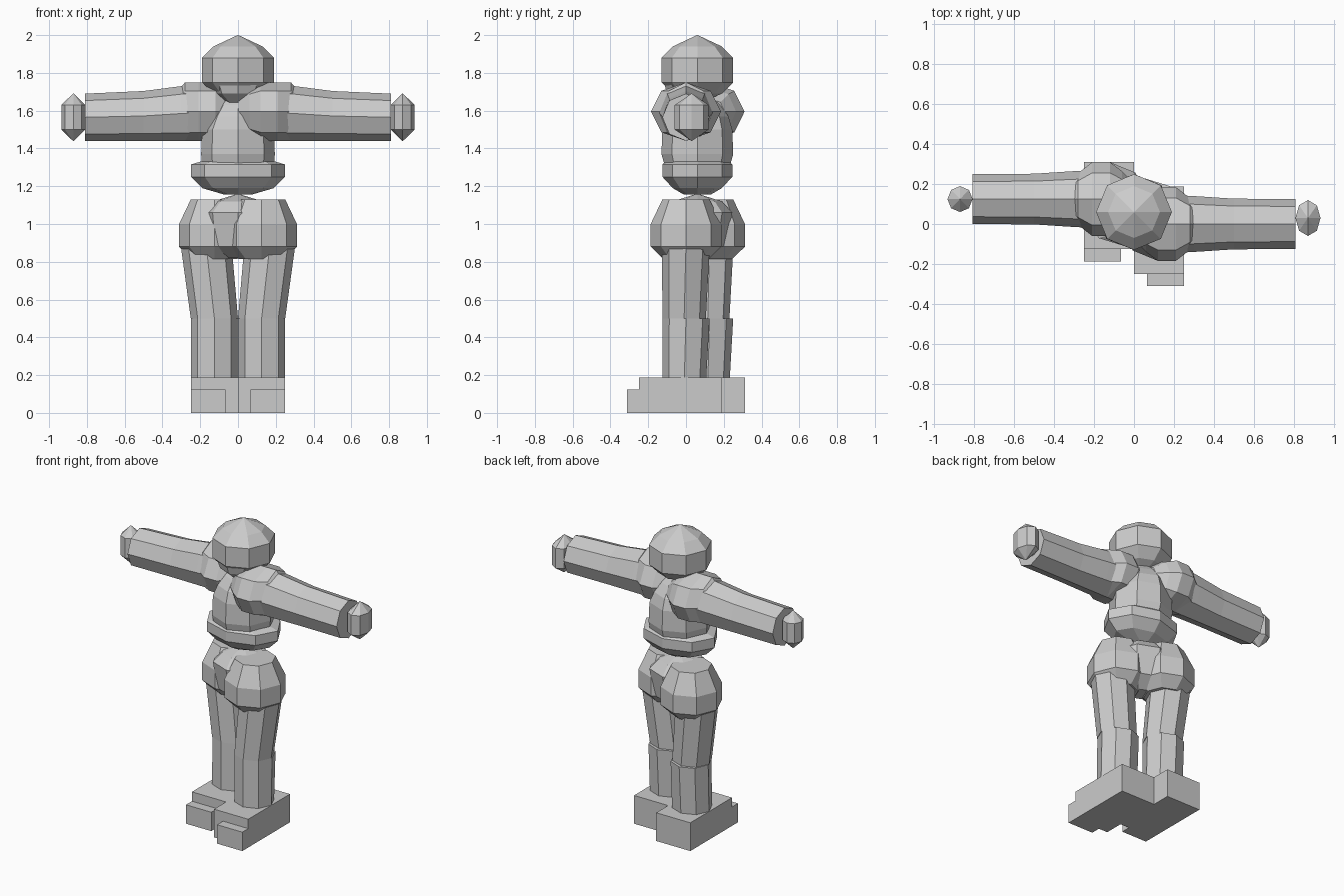
import bpy, bmesh, math

if "Cube" in bpy.data.objects:
    bpy.data.objects.remove(bpy.data.objects["Cube"])


def finish(bm, name):
    bmesh.ops.remove_doubles(bm, verts=bm.verts, dist=1e-5)
    bmesh.ops.recalc_face_normals(bm, faces=bm.faces)
    mesh = bpy.data.meshes.new(name)
    bm.to_mesh(mesh)
    bm.free()
    ob = bpy.data.objects.new(name, mesh)
    bpy.context.collection.objects.link(ob)
    return ob


def loft(name, rings, axis='z', n=8):
    """Rings are (position along axis, centre u, centre v, radius u, radius v)."""
    bm = bmesh.new()
    loops = []
    for p, cu, cv, ru, rv in rings:
        loop = []
        for i in range(n):
            a = math.tau * i / n
            u, v = cu + ru * math.cos(a), cv + rv * math.sin(a)
            loop.append(bm.verts.new((u, v, p) if axis == 'z' else (p, u, v)))
        loops.append(loop)
    for a, b in zip(loops, loops[1:]):
        for i in range(n):
            j = (i + 1) % n
            bm.faces.new((a[i], a[j], b[j], b[i]))
    bm.faces.new(loops[0])
    bm.faces.new(loops[-1])
    return finish(bm, name)


def box(name, x0, x1, y0, y1, z0, z1):
    bm = bmesh.new()
    bmesh.ops.create_cube(bm, size=1)
    for v in bm.verts:
        v.co = ((x0 + x1) / 2 + v.co.x * (x1 - x0),
                (y0 + y1) / 2 + v.co.y * (y1 - y0),
                (z0 + z1) / 2 + v.co.z * (z1 - z0))
    return finish(bm, name)


def stack(name, cx, cy, profile):
    return loft(name, [(z, cx, cy, rx, ry) for z, rx, ry in profile])


E = 0.002  # tiny tip radius

# Head, jaw and neck
stack("head", 0, .06, [(1.66, .06, .06), (1.69, .13, .13), (1.75, .19, .19),
                       (1.88, .19, .19), (1.94, .13, .13), (2.0, E, E)])
stack("jaw", 0, .02, [(1.64, .06, .06), (1.69, .12, .12), (1.76, .15, .14), (1.79, .12, .1)])

# Chest and belly
stack("chest", 0, .06, [(1.30, .19, .17), (1.37, .195, .19), (1.5, .19, .185),
                        (1.57, .155, .165), (1.63, .11, .12), (1.69, .05, .06)])
stack("belly", 0, .06, [(1.155, .07, .07), (1.19, .19, .13), (1.25, .25, .185),
                        (1.315, .25, .185), (1.33, .2, .17)])

# Pelvis
stack("pelvis", 0, .06, [(.82, .06, .06), (.88, .17, .15), (1.06, .19, .185),
                         (1.12, .13, .13), (1.16, E, E)])

# Limbs: the left side sits further back than the right
for side, s, oy in (("left", -1, .125), ("right", 1, 0)):
    # Arm chain, running outward along x
    loft(side + "_shoulder", [(s * x, oy, z, ry, rz) for x, z, ry, rz in (
        (.0, 1.595, .08, .07), (.06, 1.595, .14, .13), (.12, 1.595, .185, .155),
        (.21, 1.595, .185, .155), (.28, 1.595, .13, .155), (.315, 1.59, .09, .12))], 'x')
    loft(side + "_arm", [(s * x, oy, z, ry, rz) for x, z, ry, rz in (
        (.2, 1.59, .145, .15), (.3, 1.585, .14, .145),
        (.5, 1.572, .127, .132), (.81, 1.565, .125, .125))], 'x')
    hy, hr = (oy, .065) if s < 0 else (.03, .09)
    stack(side + "_hand", s * .872, hy, [(1.44, E, E), (1.5, .063, hr),
                                         (1.63, .063, hr), (1.69, E, E)])
    # Hip, thigh and shin
    stack(side + "_hip", s * .125, oy, [(.815, .12, .12), (.88, .187, .187), (1.0, .187, .187),
                                        (1.13, .125, .125)])
    loft(side + "_thigh", [(.5, s * .125, oy - .01, .125, .115),
                           (.9, s * .17, oy, .135, .127)])
    loft(side + "_shin", [(.15, s * .125, oy - .01, .125, .115),
                          (.5, s * .125, oy, .125, .125)])
    # Foot with a lower toe step
    x0, x1 = sorted((0, s * .25))
    t0, t1 = sorted((s * .065, s * .25))
    box(side + "_foot", x0, x1, oy - .25, oy + .187, 0, .187)
    box(side + "_toe", t0, t1, oy - .312, oy - .24, 0, .125)
